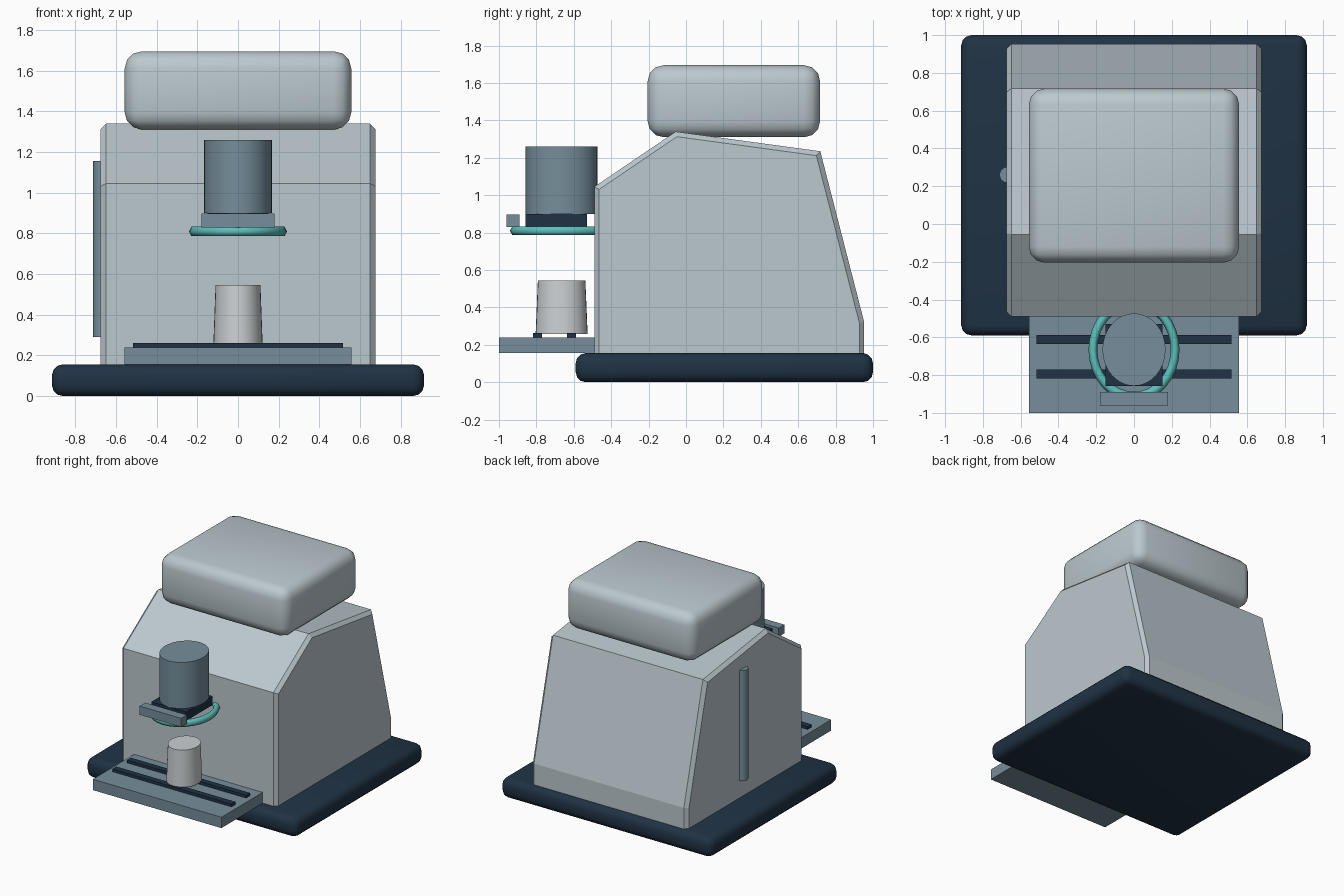
import bpy, bmesh, math

cube = bpy.data.objects.get("Cube")
if cube:
    bpy.data.objects.remove(cube, do_unlink=True)


def material(name, rgb):
    m = bpy.data.materials.new(name)
    m.use_nodes = True
    m.diffuse_color = (*rgb, 1)
    bsdf = next(n for n in m.node_tree.nodes if n.type == "BSDF_PRINCIPLED")
    bsdf.inputs["Base Color"].default_value = (*rgb, 1)
    return m


shell = material("pale grey", (0.50, 0.58, 0.62))
navy = material("dark navy", (0.014, 0.032, 0.058))
slate = material("slate", (0.18, 0.27, 0.325))
teal = material("teal", (0.11, 0.52, 0.50))
white = material("cup white", (0.60, 0.63, 0.65))


def finish(name, bm, mat, bevel=0, segments=3, smooth=None):
    bmesh.ops.recalc_face_normals(bm, faces=bm.faces)
    mesh = bpy.data.meshes.new(name)
    bm.to_mesh(mesh)
    bm.free()
    ob = bpy.data.objects.new(name, mesh)
    bpy.context.collection.objects.link(ob)
    mesh.materials.append(mat)
    if bevel:
        mod = ob.modifiers.new("Bevel", "BEVEL")
        mod.width, mod.segments = bevel, segments
    if smooth:
        bpy.ops.object.select_all(action="DESELECT")
        ob.select_set(True)
        bpy.context.view_layer.objects.active = ob
        if bevel:
            bpy.ops.object.modifier_apply(modifier="Bevel")
        bpy.ops.object.shade_smooth_by_angle(angle=math.radians(smooth))
    return ob


def box(name, x, y, z, mat, **kw):
    bm = bmesh.new()
    bmesh.ops.create_cube(bm, size=1)
    for v in bm.verts:
        for i, (lo, hi) in enumerate((x, y, z)):
            v.co[i] = lo + (v.co[i] + 0.5) * (hi - lo)
    return finish(name, bm, mat, **kw)


def tube(name, x, y, z, r1, r2, mat, squash=1.0, smooth=40):
    bm = bmesh.new()
    bmesh.ops.create_cone(bm, cap_ends=True, segments=32, radius1=r1,
                          radius2=r2, depth=z[1] - z[0])
    bmesh.ops.scale(bm, vec=(squash, 1, 1), verts=bm.verts)
    bmesh.ops.translate(bm, vec=(x, y, sum(z) / 2), verts=bm.verts)
    return finish(name, bm, mat, smooth=smooth)


# Base and upper hopper with rounded edges
box("base", (-0.915, 0.915), (-0.59, 1.0), (0, 0.156), navy, bevel=0.055, smooth=40)
box("hopper", (-0.557, 0.557), (-0.205, 0.717), (1.31, 1.695), shell,
    bevel=0.085, smooth=40)

# Body: side profile extruded across, with chamfered side edges
profile = [(-0.49, 0.13), (-0.49, 1.045), (-0.055, 1.34),
           (0.718, 1.235), (0.953, 0.32), (0.953, 0.13)]
bm = bmesh.new()
face = bm.faces.new([bm.verts.new((-0.675, y, z)) for y, z in profile])
ext = bmesh.ops.extrude_face_region(bm, geom=[face])
bmesh.ops.translate(bm, vec=(1.35, 0, 0),
                    verts=[g for g in ext["geom"] if isinstance(g, bmesh.types.BMVert)])
rims = [e for e in bm.edges if abs(e.verts[0].co.x - e.verts[1].co.x) < 0.01]
bmesh.ops.bevel(bm, geom=rims, offset=0.026, segments=1, affect="EDGES")
finish("body", bm, shell)

# Drip tray with slats
box("drip_tray", (-0.557, 0.557), (-1.0, -0.45), (0.155, 0.24), slate)
for name, y in (("front_slat", -0.793), ("back_slat", -0.612)):
    box(name, (-0.515, 0.515), (y - 0.024, y + 0.024), (0.235, 0.262), navy)

# Brewing head, collar, handle and cup share a squashed round section
squash, head_y = 0.87, -0.665
tube("brew_head", 0, head_y, (0.9, 1.26), 0.192, 0.192, slate, squash)
box("collar", (-0.15, 0.15), (-0.857, -0.53), (0.83, 0.9), navy)
box("handle", (-0.18, 0.18), (-0.96, -0.89), (0.83, 0.898), slate)
tube("cup", 0, head_y, (0.258, 0.545), 0.139, 0.127, white, squash)

# Ring under the head
bpy.ops.mesh.primitive_torus_add(major_segments=32, minor_segments=6,
                                 major_radius=0.25, minor_radius=0.027,
                                 location=(0, head_y, 0.81))
ring = bpy.context.object
ring.name = "ring"
ring.scale.x = squash
ring.data.materials.append(teal)
bpy.ops.object.shade_smooth_by_angle(angle=math.radians(70))

# Upright rod on the side
tube("side_rod", -0.67, 0.26, (0.29, 1.155), 0.042, 0.042, slate)
